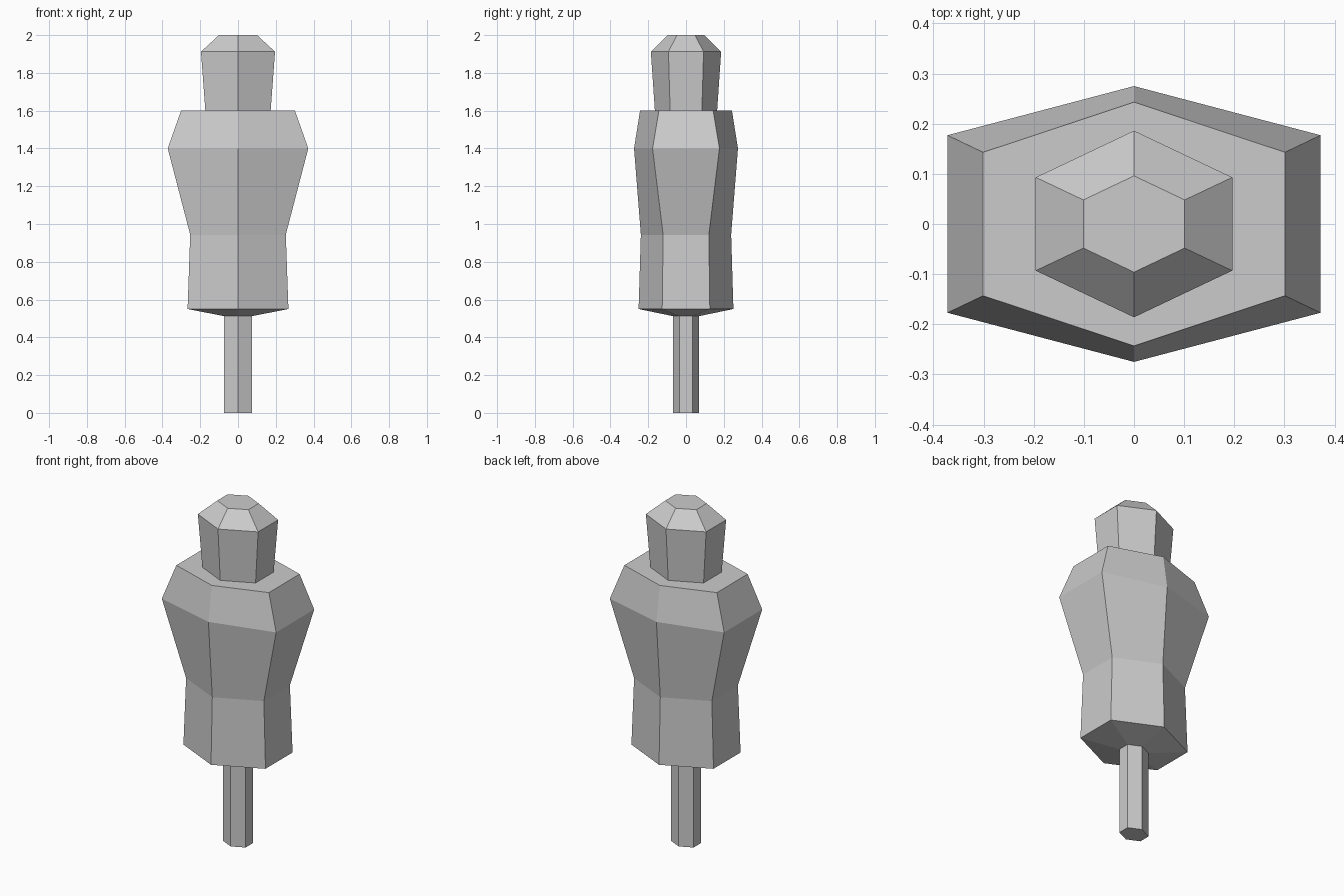
import bpy, bmesh

if "Cube" in bpy.data.objects:
    bpy.data.objects.remove(bpy.data.objects["Cube"])


def loft(name, rings, cap_bottom=False, cap_top=False):
    """Skin six-sided rings given as (z, half width, side-corner y, front/back-corner y)."""
    bm = bmesh.new()
    loops = []
    for z, a, c, b in rings:
        outline = [(a, -c), (a, c), (0, b), (-a, c), (-a, -c), (0, -b)]
        loops.append([bm.verts.new((x, y, z)) for x, y in outline])
    for low, high in zip(loops, loops[1:]):
        for i in range(6):
            j = (i + 1) % 6
            bm.faces.new((low[i], low[j], high[j], high[i]))
    if cap_bottom:
        bm.faces.new(loops[0][::-1])
    if cap_top:
        bm.faces.new(loops[-1])
    mesh = bpy.data.meshes.new(name)
    bm.to_mesh(mesh)
    bm.free()
    obj = bpy.data.objects.new(name, mesh)
    bpy.context.collection.objects.link(obj)
    return obj


# Rings where the parts meet
peg_top = (0.512, 0.073, 0.034, 0.068)
neck = (1.602, 0.173, 0.084, 0.165)

# Thin support peg
loft("peg", [(0.0, 0.073, 0.034, 0.068), peg_top], cap_bottom=True)

# Torso: sloping underside, hips, waist, chest, flat shoulders
loft("torso", [
    peg_top,
    (0.55, 0.267, 0.126, 0.251),
    (0.943, 0.253, 0.121, 0.239),
    (1.40, 0.372, 0.177, 0.275),
    (1.602, 0.301, 0.143, 0.243),
    neck,
])

# Head with bevelled crown
loft("head", [
    neck,
    (1.912, 0.196, 0.093, 0.186),
    (2.0, 0.101, 0.048, 0.096),
], cap_top=True)
